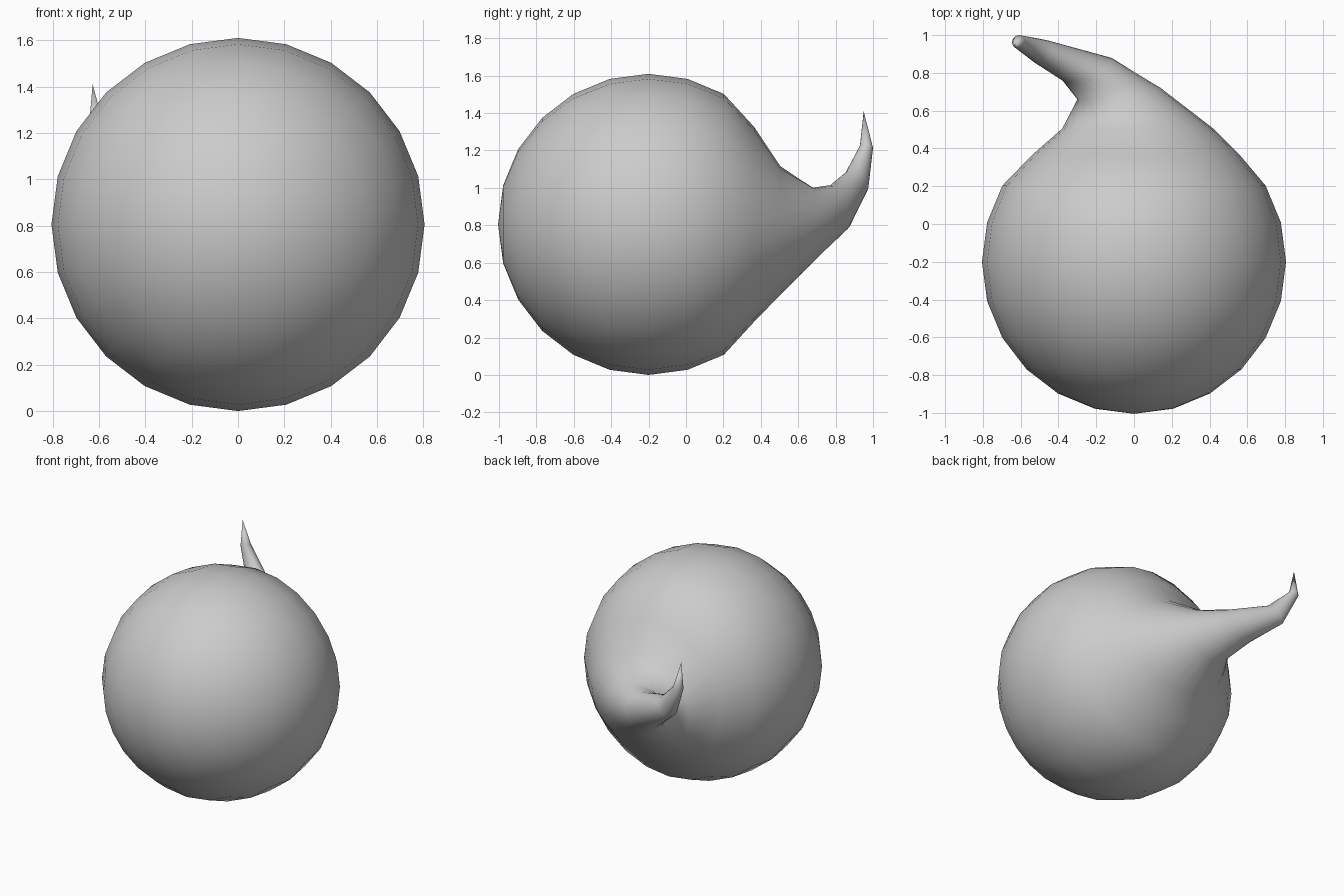
import bpy, bmesh
from math import sin, cos, pi, radians
from mathutils import Vector

if "Cube" in bpy.data.objects:
    bpy.data.objects.remove(bpy.data.objects["Cube"])

N = 24          # sides of every ring
R = 0.805       # ball radius
bm = bmesh.new()


def ring(center, ru, rv, yaw=0, pitch=0):
    """Elliptical loop of vertices, facing +y turned by yaw and pitch."""
    a, p = radians(yaw), radians(pitch)
    u = Vector((cos(a), sin(a), 0))
    v = Vector((sin(a) * sin(p), -cos(a) * sin(p), cos(p)))
    return [bm.verts.new(Vector(center) + u * ru * cos(2 * pi * i / N)
                         + v * rv * sin(2 * pi * i / N)) for i in range(N)]


# Round ball: rings stacked along y, every 15 degrees from the front pole
loops = []
for k in range(1, 9):
    t = radians(15 * k)
    loops.append(ring((0, -0.2 - R * cos(t), R), R * sin(t), R * sin(t)))

# Tapering tail curling to the left and up: centre, half width, half height, yaw, pitch
tail = [((0.01, 0.365, 0.805), 0.55, 0.52, 0, 0),
        ((0.02, 0.505, 0.772), 0.40, 0.343, 0, 0),
        ((-0.08, 0.69, 0.815), 0.222, 0.187, 8, 4),
        ((-0.245, 0.817, 0.897), 0.146, 0.125, 22, 18),
        ((-0.49, 0.912, 1.035), 0.068, 0.08, 55, 42),
        ((-0.612, 0.965, 1.22), 0.036, 0.034, 60, 70)]
loops += [ring(*t) for t in tail]

# Skin between loops and close both ends to a point
for a, b in zip(loops, loops[1:]):
    for i in range(N):
        j = (i + 1) % N
        bm.faces.new((a[i], a[j], b[j], b[i]))
front = bm.verts.new((0, -0.2 - R, R))
tip = bm.verts.new((-0.627, 0.95, 1.41))
for i in range(N):
    j = (i + 1) % N
    bm.faces.new((front, loops[0][j], loops[0][i]))
    bm.faces.new((tip, loops[-1][i], loops[-1][j]))
bmesh.ops.recalc_face_normals(bm, faces=bm.faces)
for f in bm.faces:
    f.smooth = True

mesh = bpy.data.meshes.new("ball_with_tail")
bm.to_mesh(mesh)
bm.free()
obj = bpy.data.objects.new("ball_with_tail", mesh)
bpy.context.collection.objects.link(obj)
